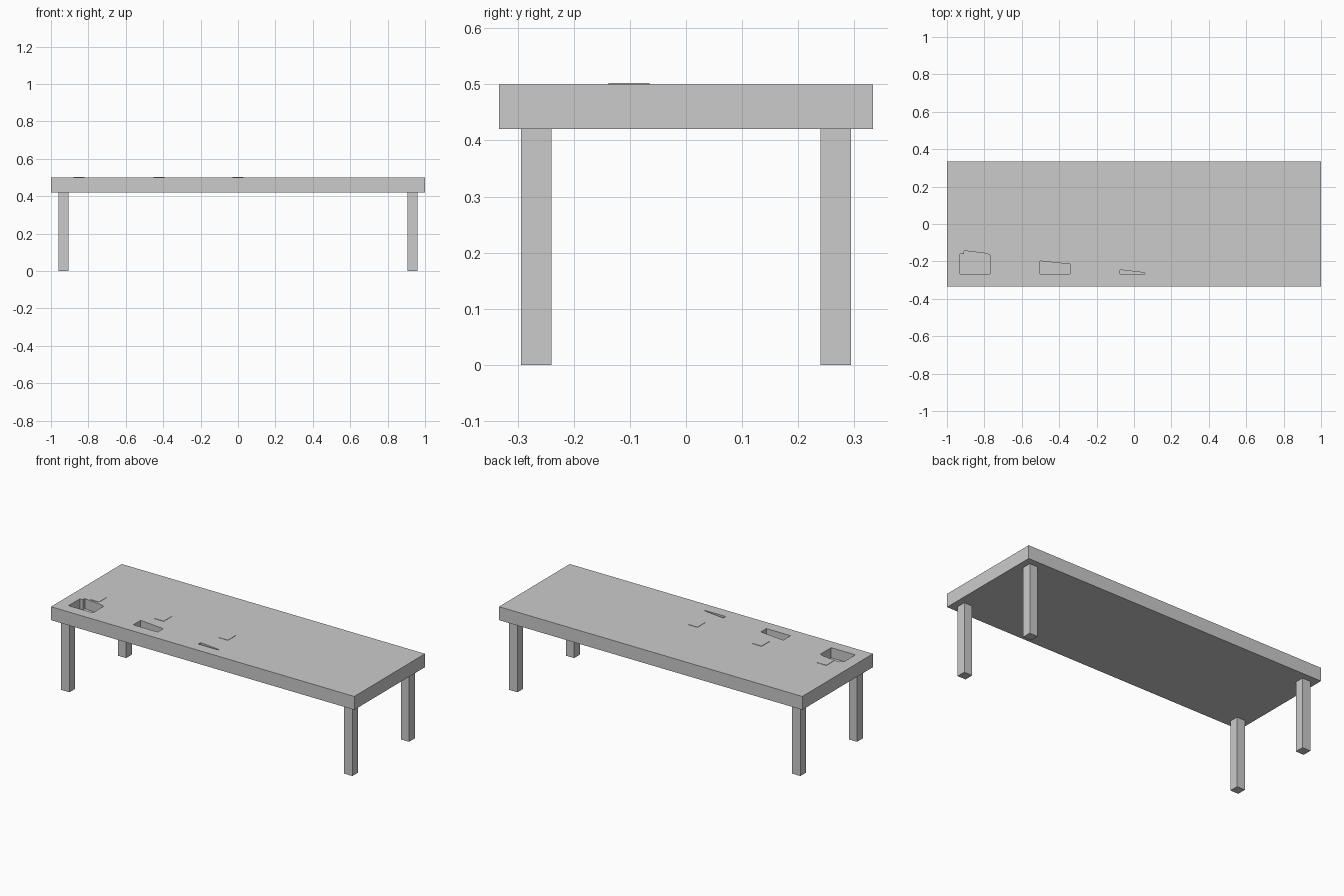
import bpy, bmesh

if "Cube" in bpy.data.objects:
    bpy.data.objects.remove(bpy.data.objects["Cube"])


def box(name, x0, x1, y0, y1, z0, z1):
    return prism(name, [(x0, y0), (x1, y0), (x1, y1), (x0, y1)], z0, z1)


def prism(name, outline, z0, z1):
    bm = bmesh.new()
    face = bm.faces.new([bm.verts.new((x, y, z0)) for x, y in outline])
    new = bmesh.ops.extrude_face_region(bm, geom=[face])["geom"]
    verts = [v for v in new if isinstance(v, bmesh.types.BMVert)]
    bmesh.ops.translate(bm, vec=(0, 0, z1 - z0), verts=verts)
    bmesh.ops.recalc_face_normals(bm, faces=bm.faces[:])
    mesh = bpy.data.meshes.new(name)
    bm.to_mesh(mesh)
    bm.free()
    obj = bpy.data.objects.new(name, mesh)
    bpy.context.collection.objects.link(obj)
    return obj


# Thick table top
top = box("table_top", -1, 1, -0.333, 0.333, 0.42, 0.5)

# Four square legs
for sx, side in ((-1, "left"), (1, "right")):
    for sy, end in ((-1, "front"), (1, "back")):
        cx, cy = sx * 0.933, sy * 0.267
        box(f"{end}_{side}_leg", cx - 0.027, cx + 0.027, cy - 0.027, cy + 0.027, 0, 0.42)

# Shaped pockets sunk into the front of the top
pockets = {
    "large": [(-0.93, -0.267), (-0.77, -0.267), (-0.77, -0.165),
              (-0.80, -0.156), (-0.91, -0.143), (-0.91, -0.16), (-0.93, -0.16)],
    "medium": [(-0.503, -0.267), (-0.343, -0.267), (-0.343, -0.215), (-0.503, -0.198)],
    "small": [(-0.075, -0.267), (0.06, -0.267), (0.06, -0.261), (-0.075, -0.245)],
}
cutters = []
for size, outline in pockets.items():
    cutter = prism(f"{size}_pocket_cutter", outline, 0.44, 0.55)
    cutter.hide_render = True
    mod = top.modifiers.new(f"{size}_pocket", 'BOOLEAN')
    mod.operation = 'DIFFERENCE'
    mod.solver = 'EXACT'
    mod.object = cutter
    cutters.append(cutter)

# Bake the pockets and clear the cutters
bpy.context.view_layer.update()
baked = bpy.data.meshes.new_from_object(top.evaluated_get(bpy.context.evaluated_depsgraph_get()))
top.modifiers.clear()
top.data = baked
for cutter in cutters:
    bpy.data.objects.remove(cutter)

# Thin blank marker plates behind the pockets
for size, x in (("large", -0.85), ("medium", -0.423), ("small", 0.0)):
    box(f"{size}_marker_plate", x - 0.03, x + 0.03, -0.138, -0.065, 0.499, 0.502)
